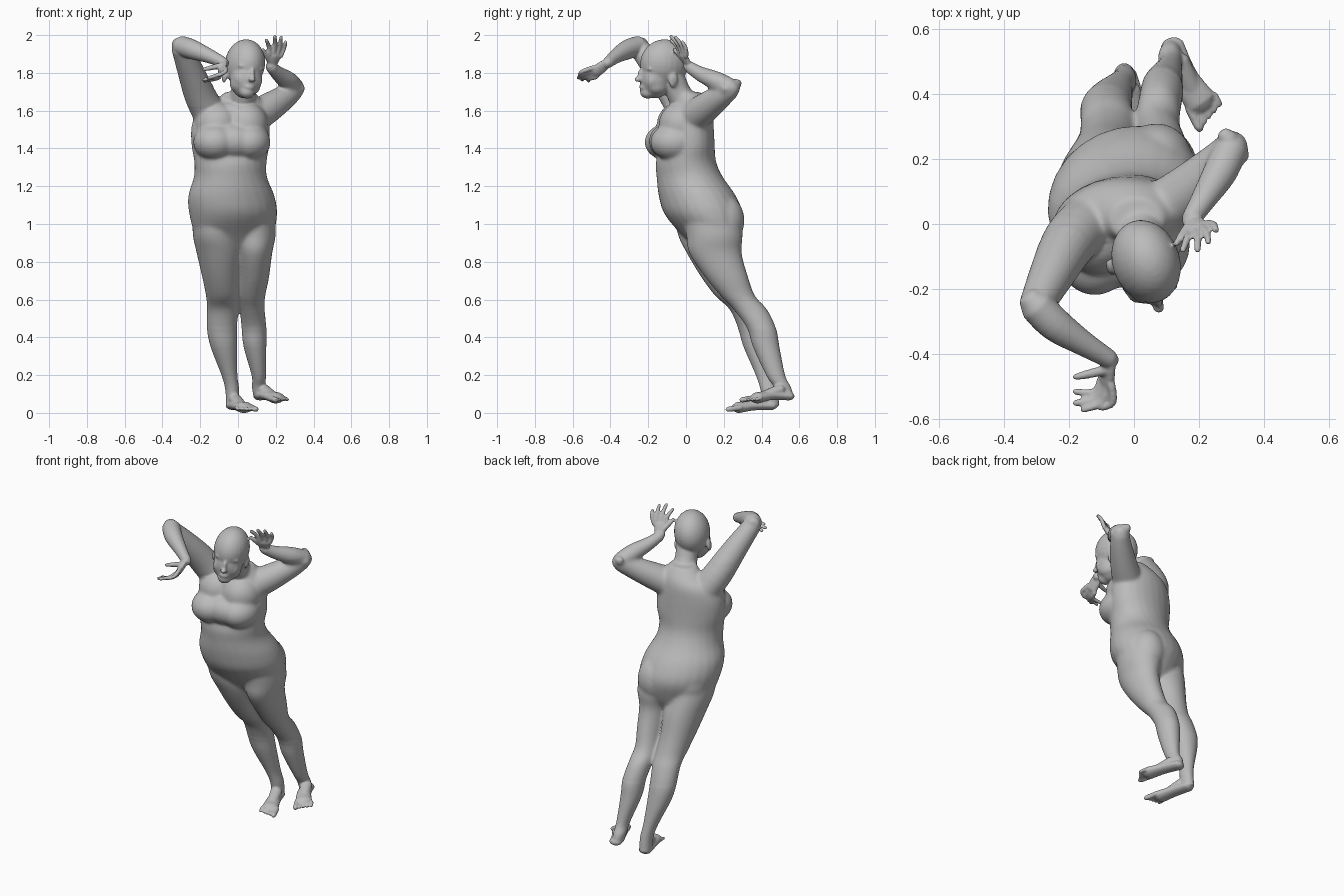
import bpy, bmesh, math
from mathutils import Vector, Matrix

cube = bpy.data.objects.get("Cube")
if cube:
    bpy.data.objects.remove(cube, do_unlink=True)

bm = bmesh.new()
SIDES = 24


def smooth_rows(rows, steps=4):
    """Catmull-Rom interpolation through rows of numbers."""
    out = []
    for i in range(len(rows) - 1):
        four = (rows[max(i - 1, 0)], rows[i], rows[i + 1], rows[min(i + 2, len(rows) - 1)])
        for s in range(steps):
            t = s / steps
            out.append([b + t * (c - a) / 2 + t * t * (a - 2.5 * b + 2 * c - d / 2)
                        + t ** 3 * (1.5 * (b - c) + (d - a) / 2)
                        for a, b, c, d in zip(*four)])
    out.append(list(rows[-1]))
    return out


def skin(rings):
    """Closed surface through rings of equal size."""
    loops = [[bm.verts.new(p) for p in points] for points in rings]
    for lo, hi in zip(loops, loops[1:]):
        for i in range(SIDES):
            j = (i + 1) % SIDES
            bm.faces.new((lo[i], lo[j], hi[j], hi[i]))
    bm.faces.new(loops[0][::-1])
    bm.faces.new(loops[-1])


def ring(centre, u, v):
    angles = [math.tau * i / SIDES for i in range(SIDES)]
    return [centre + u * math.cos(a) + v * math.sin(a) for a in angles]


def trunk(rows):
    """Level rings: z, centre x, centre y, half extents in x and y, turn in degrees."""
    rings = []
    for z, x, y, hx, hy, turn in smooth_rows(rows):
        a = math.radians(turn)
        c, s = math.cos(a), math.sin(a)
        k = c * c - s * s
        w = math.sqrt((c * c * hx * hx - s * s * hy * hy) / k)
        d = math.sqrt((c * c * hy * hy - s * s * hx * hx) / k)
        rings.append(ring(Vector((x, y, z)), Vector((c, s, 0)) * w, Vector((-s, c, 0)) * d))
    skin(rings)


def limb(rows, side=(0, 0, 1), flat=1.0):
    """Round-ended tube: x, y, z, radius; flat scales it across the side direction."""
    rows = smooth_rows(rows)
    pts = [Vector(r[:3]) for r in rows]
    rings = []
    last = len(pts) - 1
    for i, p in enumerate(pts):
        t = (pts[min(i + 1, last)] - pts[max(i - 1, 0)]).normalized()
        u = Vector(side) - t * t.dot(Vector(side))
        u.normalize()
        v = t.cross(u) * flat
        r = rows[i][3]
        cap = r * min(flat, 1)
        near = [(.8, .6), (.95, .3)]
        if i == 0:
            rings += [ring(p - t * cap * o, u * r * k, v * r * k) for o, k in near[::-1]]
        rings.append(ring(p, u * r, v * r))
        if i == last:
            rings += [ring(p + t * cap * o, u * r * k, v * r * k) for o, k in near]
    skin(rings)


def ball(centre, radii, frame=Matrix()):
    m = frame @ Matrix.Translation(centre) @ Matrix.Diagonal((*radii, 1))
    bmesh.ops.create_uvsphere(bm, u_segments=24, v_segments=16, radius=1, matrix=m)


# torso, from crotch to collar
trunk([(.85, -.01, .15, .1, .08, 10), (.94, -.02, .13, .2, .15, 20),
       (1.05, -.025, .095, .233, .207, 24), (1.15, -.035, .06, .229, .205, 22),
       (1.25, -.04, .02, .194, .176, 18), (1.33, -.04, 0, .192, .16, 12),
       (1.42, -.04, .01, .207, .142, 10), (1.52, -.04, .01, .207, .137, 8),
       (1.6, -.03, .02, .18, .12, 5), (1.65, 0, .03, .13, .09, 0),
       (1.7, .01, .01, .08, .07, 0)])

# bust, upper slope and collar, then buttocks
ball((-.12, -.09, 1.435), (.118, .13, .1))
ball((.06, -.06, 1.435), (.113, .13, .1))
ball((-.03, -.075, 1.44), (.15, .122, .1))
ball((-.11, -.03, 1.53), (.12, .125, .12))
ball((.04, -.02, 1.53), (.12, .125, .12))
ball((-.02, 0, 1.59), (.15, .11, .07))
ball((-.11, .13, 1.02), (.125, .12, .14))
ball((.07, .195, 1.02), (.11, .115, .14))

# right leg and left leg
trunk([(*row, 0) for row in (
    (1.1, -.13, .07, .11, .14), (.95, -.12, .105, .12, .15), (.85, -.1, .145, .12, .143),
    (.72, -.09, .2, .1, .12), (.62, -.08, .255, .09, .1), (.55, -.08, .31, .085, .08),
    (.45, -.085, .35, .08, .075), (.35, -.075, .375, .07, .07), (.2, -.045, .42, .042, .05),
    (.12, -.03, .44, .037, .045), (.04, -.03, .45, .034, .045))])
trunk([(*row, 0) for row in (
    (1.1, .07, .12, .12, .15), (.95, .085, .15, .115, .15), (.85, .088, .155, .094, .14),
    (.72, .085, .215, .08, .115), (.62, .075, .275, .07, .092), (.55, .075, .34, .067, .09),
    (.45, .085, .4, .066, .077), (.35, .09, .425, .06, .07), (.2, .11, .475, .038, .05),
    (.14, .11, .51, .036, .045), (.09, .115, .525, .034, .045))])


def foot(heel, arch, front, inner):
    """Flattened foot with five toes; inner is the side of the big toe."""
    heel, arch, front = Vector(heel), Vector(arch), Vector(front)
    ahead = (front - heel).normalized()
    across = Vector((-ahead.y, ahead.x, 0)).normalized() * inner
    limb([(*heel, .038), (*arch, .042), (*front, .05)], across, .6)
    # instep rising to the ankle
    limb([(*(heel.lerp(arch, .5) + Vector((0, 0, .035))), .035),
          (*(arch.lerp(front, .5) + Vector((0, 0, .006))), .03)], across, .8)
    for i in range(5):
        root = front + across * (.04 - .022 * i)
        r = .015 if i == 0 else .01
        tip = root + ahead * (.068 - .009 * i) - Vector((0, 0, .006))
        limb([(*root, r), (*tip, r)], across)


foot((-.03, .46, .04), (0, .36, .04), (.035, .275, .03), 1)
foot((.115, .55, .09), (.155, .45, .095), (.205, .375, .08), -1)

# neck
limb([(0, .05, 1.56, .09), (.025, -.03, 1.68, .068), (.04, -.075, 1.78, .066)], (1, 0, 0))

# head: skull, face, chin, nose, lips, ears, brow, eyes, cheeks and jaw
head = (Matrix.Translation((.037, -.115, 1.85)) @ Matrix.Rotation(math.radians(20), 4, 'Z')
        @ Matrix.Rotation(math.radians(8), 4, 'Y'))
ball((0, 0, 0), (.103, .131, .13), head)
ball((0, -.045, -.075), (.085, .085, .11), head)
ball((0, -.085, -.15), (.042, .042, .036), head)
ball((0, -.143, -.083), (.019, .022, .015), head)
ball((0, -.127, -.06), (.013, .021, .036), head)
ball((0, -.114, -.125), (.03, .019, .014), head)
for s in (-1, 1):
    ball((s * .097, .02, -.075), (.014, .026, .04), head)
    ball((s * .035, -.1, -.02), (.036, .018, .014), head)
    ball((s * .034, -.1, -.046), (.02, .016, .011), head)
    ball((s * .036, -.08, -.085), (.042, .036, .05), head)
    ball((s * .04, -.045, -.11), (.042, .06, .05), head)

# right arm, raised forward
limb([(-.13, .01, 1.55, .09), (-.195, -.05, 1.67, .085), (-.25, -.15, 1.81, .07),
      (-.3, -.25, 1.935, .053)])
limb([(-.3, -.25, 1.945, .053), (-.24, -.31, 1.925, .052), (-.15, -.37, 1.89, .038),
      (-.075, -.415, 1.855, .029)])

# left arm, folded back, with a broad elbow
limb([(.07, .03, 1.56, .09), (.16, .1, 1.615, .08), (.25, .18, 1.675, .065),
      (.3, .235, 1.715, .053)])
limb([(.3, .235, 1.72, .052), (.265, .16, 1.757, .052), (.21, .07, 1.8, .038),
      (.175, .015, 1.835, .03)])
limb([(.285, .265, 1.74, .032), (.323, .215, 1.72, .035)])


def hand(wrist, first, fourth, tips, thumb, bend):
    """Flat palm, four bent fingers and a thumb."""
    wrist, first, fourth, bend = Vector(wrist), Vector(first), Vector(fourth), Vector(bend)
    middle = first.lerp(fourth, .5)
    limb([(*wrist, .028), (*wrist.lerp(middle, .5), .034), (*middle, .035)], fourth - first, .5)
    for i, tip in enumerate(tips):
        root = first.lerp(fourth, i / 3)
        knuckle = root.lerp(Vector(tip), .5) + bend
        limb([(*root, .013), (*knuckle, .012), (*tip, .01)], fourth - first)
    base = wrist.lerp(first, .4)
    limb([(*base, .016), (*base.lerp(Vector(thumb), .6), .014), (*thumb, .01)], fourth - first)


hand((-.075, -.415, 1.855), (-.07, -.49, 1.83), (-.1, -.475, 1.78),
     [(-.1, -.565, 1.79), (-.155, -.57, 1.775), (-.18, -.55, 1.765), (-.18, -.515, 1.76)],
     (-.18, -.47, 1.82), (.02, -.02, 0))
hand((.175, .015, 1.835), (.165, -.03, 1.9), (.225, 0, 1.89),
     [(.15, -.08, 1.975), (.195, -.08, 1.995), (.228, -.055, 1.99), (.252, -.02, 1.965)],
     (.13, -.06, 1.925), (.005, .008, .005))

# fuse everything into one skin
bmesh.ops.recalc_face_normals(bm, faces=bm.faces)
mesh = bpy.data.meshes.new("body")
bm.to_mesh(mesh)
bm.free()
body = bpy.data.objects.new("body", mesh)
bpy.context.collection.objects.link(body)
bpy.context.view_layer.objects.active = body
body.select_set(True)
fuse = body.modifiers.new("fuse", 'REMESH')
fuse.mode = 'VOXEL'
fuse.voxel_size = .006
bpy.ops.object.modifier_apply(modifier="fuse")

# soften the trunk, thighs and shoulders strongly, the face less, the rest lightly
rules = {"fleshy": lambda p: .45 < p.z < (1.75 if p.y > -.06 else 1.62),
         "face": lambda p: (head.inverted() @ p).length < .2 and -.07 < p.x < .13}
for name, rounds in (("fleshy", 40), ("face", 8), ("", 4)):
    if name:
        group = body.vertex_groups.new(name=name)
        group.add([v.index for v in body.data.vertices if rules[name](v.co)], 1, 'REPLACE')
    soften = body.modifiers.new("soften", 'SMOOTH')
    soften.iterations = rounds
    soften.vertex_group = name
    bpy.ops.object.modifier_apply(modifier=soften.name)

# stand it on the floor
body.data.transform(Matrix.Translation((0, 0, -min(v.co.z for v in body.data.vertices))))

# one grey material
grey = bpy.data.materials.new("plain grey")
grey.use_nodes = True
grey.diffuse_color = (.5, .5, .5, 1)
grey.node_tree.nodes["Principled BSDF"].inputs["Base Color"].default_value = grey.diffuse_color
body.data.materials.clear()
body.data.materials.append(grey)
bpy.ops.object.shade_smooth_by_angle(angle=math.radians(50))
